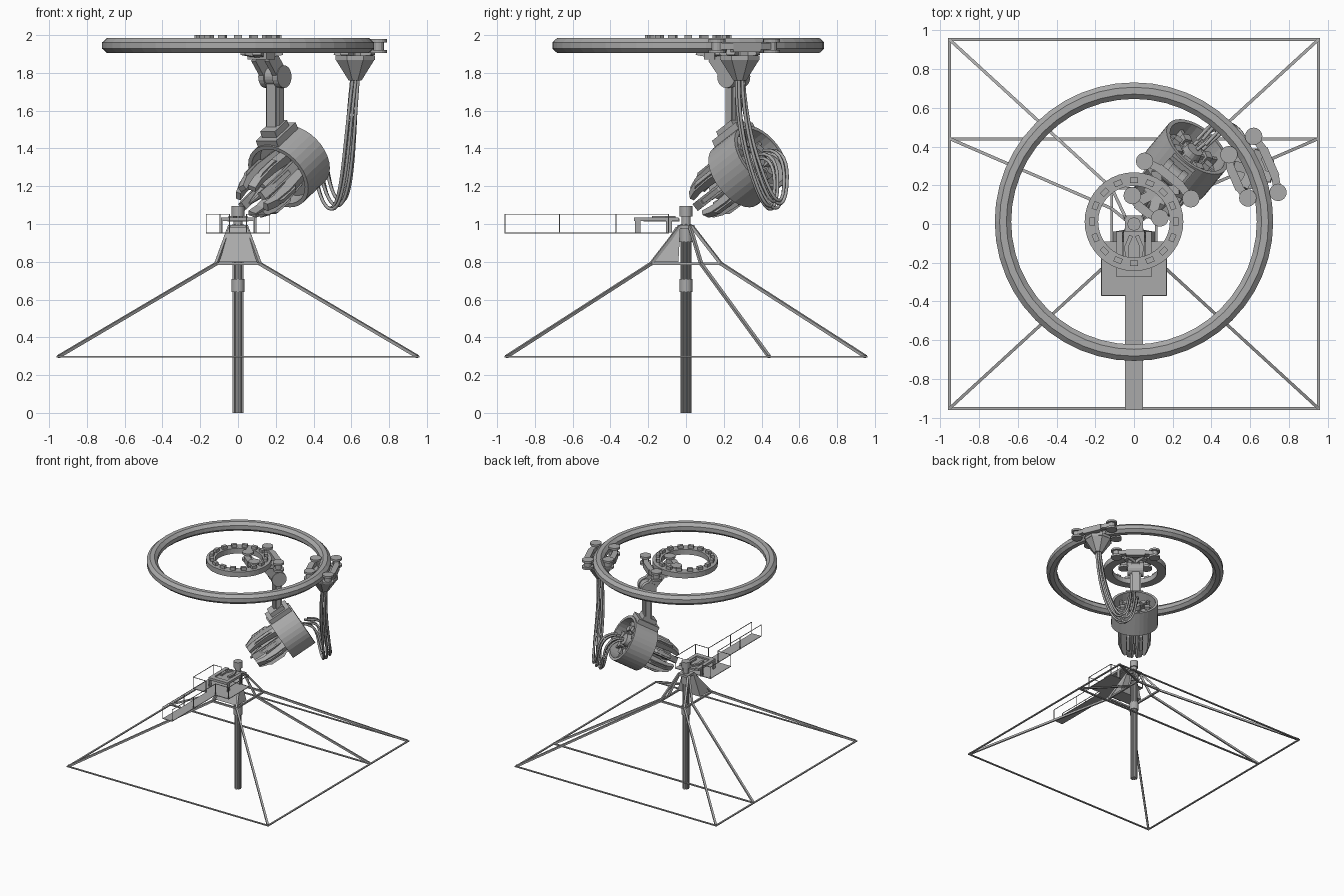
import bpy, bmesh, math
from mathutils import Vector, Matrix

if "Cube" in bpy.data.objects:
    bpy.data.objects.remove(bpy.data.objects["Cube"])

grey = bpy.data.materials.new("mid_grey")
grey.diffuse_color = (0.4, 0.4, 0.4, 1)
grey.use_nodes = True
grey.node_tree.nodes["Principled BSDF"].inputs["Base Color"].default_value = grey.diffuse_color
V = Vector
pi = math.pi


def make(name, bm):
    bmesh.ops.recalc_face_normals(bm, faces=bm.faces)
    me = bpy.data.meshes.new(name)
    bm.to_mesh(me)
    bm.free()
    me.materials.append(grey)
    ob = bpy.data.objects.new(name, me)
    bpy.context.collection.objects.link(ob)
    return ob


def box(bm, c, s, m=Matrix()):
    bmesh.ops.create_cube(bm, size=1, matrix=m @ Matrix.Translation(c) @ Matrix.Diagonal((*s, 1)))


def cone(bm, p, q, r1, r2=None, n=12, spin=0):
    """Cylinder or cone from p to q."""
    p, q = V(p), V(q)
    d = q - p
    m = Matrix.Translation((p + q) / 2) @ d.to_track_quat('Z', 'Y').to_matrix().to_4x4() @ Matrix.Rotation(spin, 4, 'Z')
    bmesh.ops.create_cone(bm, cap_ends=True, segments=n, radius1=r1, radius2=r1 if r2 is None else r2,
                          depth=d.length, matrix=m)


def beam(bm, p, q, w, h):
    """Rectangular bar from p to q, w wide sideways and h high."""
    p, q = V(p), V(q)
    d = q - p
    m = Matrix.Translation((p + q) / 2) @ d.to_track_quat('Y', 'Z').to_matrix().to_4x4()
    box(bm, (0, 0, 0), (w, d.length, h), m)


def lathe(bm, prof, n, m=Matrix()):
    """Closed (radius, height) profile spun round z."""
    rings = [[bm.verts.new(m @ V((r * math.cos(2*pi*i/n), r * math.sin(2*pi*i/n), z))) for r, z in prof]
             for i in range(n)]
    k = len(prof)
    for i in range(n):
        a, b = rings[i], rings[(i + 1) % n]
        for j in range(k):
            bm.faces.new((a[j], b[j], b[(j+1) % k], a[(j+1) % k]))


def prism(bm, prof, t, m):
    """(x, z) outline extruded along y to thickness t."""
    f = [bm.verts.new(m @ V((x, -t/2, z))) for x, z in prof]
    b = [bm.verts.new(m @ V((x, t/2, z))) for x, z in prof]
    bm.faces.new(f)
    bm.faces.new(b[::-1])
    for i in range(len(f)):
        j = (i + 1) % len(f)
        bm.faces.new((f[i], f[j], b[j], b[i]))


# overhead rails
C = Matrix.Translation((0, 0.012, 0))
bm = bmesh.new()
lathe(bm, [(0.677 + 0.046*math.cos(pi/8 + k*pi/4), 1.945 + 0.043*math.sin(pi/8 + k*pi/4)) for k in range(8)], 48, C)
make("outer_ring_rail", bm)
bm = bmesh.new()
lathe(bm, [(0.185, 1.93), (0.255, 1.93), (0.255, 1.975), (0.185, 1.975)], 40, C)
for k in range(16):
    box(bm, (0.215, 0, 1.985), (0.028, 0.042, 0.03), C @ Matrix.Rotation(k*pi/8, 4, 'Z'))
make("inner_toothed_ring", bm)


# wheeled carriages that ride on the rails
def carriage(name, ang, ro, to, ri, ti, mid):
    m = C @ Matrix.Rotation(math.radians(ang), 4, 'Z')
    bm = bmesh.new()
    for r, t in ((ro, to), (ri, ti)):
        push = 0.02 if r == ro else -0.02
        for s in (1, -1):
            x, y = r, t * s
            cone(bm, m @ V((x, y, 1.905)), m @ V((x, y, 1.922)), 0.045, n=16)
            cone(bm, m @ V((x, y, 1.962)), m @ V((x, y, 1.979)), 0.045, n=16)
            cone(bm, m @ V((x, y, 1.92)), m @ V((x, y, 1.965)), 0.028, n=12)
            beam(bm, m @ V((x, y, 1.942)), m @ V((r + push, t*s*0.45, 1.942)), 0.04, 0.035)
            beam(bm, m @ V((r, t*s*0.5, 1.91)), m @ V((mid, 0, 1.89)), 0.05, 0.03)
        box(bm, (r + push, 0, 1.935), (0.045, t, 0.05), m)
    make(name, bm)
    return m


carriage("outer_carriage", 23.5, 0.743, 0.158, 0.588, 0.122, 0.67)
mi = carriage("inner_carriage", 51, 0.277, 0.154, 0.099, 0.092, 0.2)

# cable funnel under the outer carriage
bm = bmesh.new()
F = (0.62, 0.285)
cone(bm, (*F, 1.868), (*F, 1.892), 0.113, n=8, spin=pi/8)
cone(bm, (*F, 1.76), (*F, 1.868), 0.037, 0.11, n=8, spin=pi/8)
cone(bm, (*F, 1.89), (*F, 1.91), 0.06, n=8)
make("cable_funnel", bm)

# hanging arm, local x pointing outwards
bm = bmesh.new()
beam(bm, mi @ V((0.16, 0, 1.89)), mi @ V((0.23, 0, 1.89)), 0.13, 0.04)
for s in (1, -1):
    beam(bm, mi @ V((0.215, s*0.045, 1.89)), mi @ V((0.31, s*0.045, 1.78)), 0.03, 0.08)
    cone(bm, mi @ V((0.31, s*0.03, 1.78)), mi @ V((0.31, s*0.065, 1.78)), 0.06, n=20)
cone(bm, mi @ V((0.31, -0.035, 1.78)), mi @ V((0.31, 0.035, 1.78)), 0.052, n=20)
make("arm_shoulder", bm)
bm = bmesh.new()
box(bm, (0.31, 0, 1.625), (0.065, 0.06, 0.31), mi)
for s in (1, -1):
    box(bm, (0.31, s*0.035, 1.62), (0.04, 0.02, 0.25), mi)
make("arm_column", bm)

# tool drum: local z is the axis, pointing backwards and up
phi, az = math.radians(31), math.radians(50.5)
a = V((math.cos(az)*math.cos(phi), math.sin(az)*math.cos(phi), math.sin(phi)))
side = V((-math.sin(az), math.cos(az), 0))
up = a.cross(side)
D = Matrix.Translation((0.27, 0.33, 1.305)) @ Matrix((up, side, -a)).transposed().to_4x4() @ Matrix.Diagonal((1, 1, -1, 1))
bm = bmesh.new()
lathe(bm, [(0.168, -0.105), (0.19, -0.105), (0.19, 0.105), (0.168, 0.105)], 32, D)
cone(bm, D @ V((0, 0, -0.02)), D @ V((0, 0, 0.01)), 0.17, n=32)
make("drum_shell", bm)
bm = bmesh.new()
box(bm, (0.195, 0, 0), (0.04, 0.14, 0.19), D)
box(bm, (0.225, 0, 0), (0.05, 0.1, 0.12), D)
make("drum_mount", bm)
bm = bmesh.new()
cone(bm, D @ V((0, 0, 0)), D @ V((0, 0, 0.085)), 0.06, 0.045, n=16)
for k in range(8):
    m = D @ Matrix.Rotation(k*pi/4, 4, 'Z')
    box(bm, (0.11, 0, 0.03), (0.11, 0.018, 0.05), m)
    box(bm, (0.1, 0, 0.05), (0.04, 0.045, 0.04), m)
make("drum_inner_ribs", bm)

# gripping fingers round a central spindle
bm = bmesh.new()
for k in range(8):
    m = D @ Matrix.Rotation((k + 0.5)*pi/4, 4, 'Z')
    prism(bm, [(0.05, -0.01), (0.115, -0.01), (0.13, -0.19), (0.122, -0.3), (0.1, -0.36),
               (0.072, -0.36), (0.085, -0.28), (0.075, -0.16)], 0.046, m)
    prism(bm, [(0.12, -0.12), (0.14, -0.15), (0.138, -0.27), (0.12, -0.3)], 0.024, m)
make("gripper_fingers", bm)
bm = bmesh.new()
cone(bm, D @ V((0, 0, -0.26)), D @ V((0, 0, 0)), 0.05, n=12)
cone(bm, D @ V((0, 0, -0.38)), D @ V((0, 0, -0.26)), 0.008, 0.03, n=10)
make("gripper_spindle", bm)

# hanging cables from the drum back to the funnel
path = [(0.34, 0.41, 1.37), (0.43, 0.5, 1.38), (0.45, 0.51, 1.16), (0.53, 0.47, 1.06), (0.58, 0.38, 1.22),
        (0.6, 0.29, 1.55), (0.62, 0.285, 1.78)]
for k in range(6):
    cu = bpy.data.curves.new("cable", 'CURVE')
    cu.dimensions, cu.bevel_depth, cu.bevel_resolution = '3D', 0.009, 1
    sp = cu.splines.new('NURBS')
    sp.points.add(len(path) - 1)
    for i, p in enumerate(path):
        t = k*pi/3 + i*0.3
        w = (0.03, 0.035, 0.035, 0.03, 0.03, 0.025, 0.018)[i]
        sp.points[i].co = (p[0] + w*math.cos(t), p[1] + w*math.sin(t), p[2] + w*0.8*math.sin(t + 1), 1)
    sp.use_endpoint_u, sp.order_u, sp.resolution_u = True, 4, 5
    cu.materials.append(grey)
    ob = bpy.data.objects.new("cable_%d" % k, cu)
    bpy.context.collection.objects.link(ob)
    bpy.context.view_layer.objects.active = ob
    ob.select_set(True)
    bpy.ops.object.convert(target='MESH')
    ob.select_set(False)

# central fluted post with collars
bm = bmesh.new()
cone(bm, (0, 0, 0), (0, 0, 1.05), 0.021, n=12)
for k in range(8):
    x, y = 0.022*math.cos(k*pi/4), 0.022*math.sin(k*pi/4)
    cone(bm, (x, y, 0), (x, y, 1.0), 0.007, n=6)
make("centre_post", bm)
bm = bmesh.new()
for z0, z1, r in ((0.64, 0.71, 0.035), (0.905, 0.975, 0.035), (1.04, 1.095, 0.034), (0.975, 1.04, 0.025)):
    cone(bm, (0, 0, z0), (0, 0, z1), r, n=16)
box(bm, (0, 0, 0.985), (0.095, 0.09, 0.02))
make("post_collars", bm)

# pyramid support frame
bm = bmesh.new()
for s in (1, -1):
    for y0, y1, y2 in ((0.95, 0.185, 0.03), (-0.95, -0.185, -0.03), (0.44, 0.08, 0.02)):
        beam(bm, (s*0.95, y0, 0.298), (s*0.115, y1, 0.79), 0.016, 0.016)
        beam(bm, (s*0.115, y1, 0.79), (s*0.042, y2, 0.99), 0.016, 0.016)
    beam(bm, (s*0.115, -0.19, 0.79), (s*0.115, 0.19, 0.79), 0.014, 0.014)
    beam(bm, (-0.12, s*0.185, 0.79), (0.12, s*0.185, 0.79), 0.014, 0.014)
make("support_legs", bm)
bm = bmesh.new()
for s in (1, -1):
    beam(bm, (s*0.953, -0.96, 0.296), (s*0.953, 0.96, 0.296), 0.014, 0.008)
    beam(bm, (-0.96, s*0.953, 0.296), (0.96, s*0.953, 0.296), 0.014, 0.008)
beam(bm, (-0.953, 0.44, 0.296), (0.953, 0.44, 0.296), 0.016, 0.008)
make("ground_frame", bm)

# sloping housing below the platform
bm = bmesh.new()
vs = [bm.verts.new(p) for p in ((-0.108, -0.165, 0.8), (0.108, -0.165, 0.8), (0.108, -0.04, 0.8), (-0.108, -0.04, 0.8),
                                (-0.05, -0.055, 0.985), (0.05, -0.055, 0.985), (0.05, -0.03, 0.985), (-0.05, -0.03, 0.985))]
bmesh.ops.convex_hull(bm, input=vs)
make("sloping_housing", bm)

# walkway, platform and thin railings
bm = bmesh.new()
box(bm, (0, -0.665, 0.953), (0.09, 0.59, 0.005))
box(bm, (0, -0.23, 0.953), (0.34, 0.28, 0.005))
make("walkway_floor", bm)
bm = bmesh.new()
for s in (1, -1):
    pts = [(s*0.045, -0.958), (s*0.045, -0.67), (s*0.045, -0.37), (s*0.168, -0.37), (s*0.168, -0.092), (s*0.095, -0.092)]
    for i, p in enumerate(pts):
        beam(bm, (*p, 0.953), (*p, 1.052), 0.004, 0.004)
        if i:
            beam(bm, (*pts[i-1], 1.052), (*p, 1.052), 0.004, 0.004)
make("railings", bm)

# control desk on the platform
bm = bmesh.new()
box(bm, (0, -0.255, 1.025), (0.18, 0.04, 0.02))
box(bm, (0, -0.13, 1.02), (0.11, 0.19, 0.016))
for s in (1, -1):
    box(bm, (s*0.075, -0.15, 1.025), (0.03, 0.22, 0.02))
    box(bm, (s*0.087, -0.255, 0.985), (0.008, 0.03, 0.06))
    box(bm, (s*0.087, -0.09, 0.985), (0.008, 0.03, 0.06))
    beam(bm, (s*0.015, -0.06, 1.035), (s*0.04, -0.12, 1.035), 0.02, 0.015)
    beam(bm, (s*0.04, -0.11, 1.035), (s*0.035, -0.18, 1.035), 0.02, 0.015)
make("control_desk", bm)
